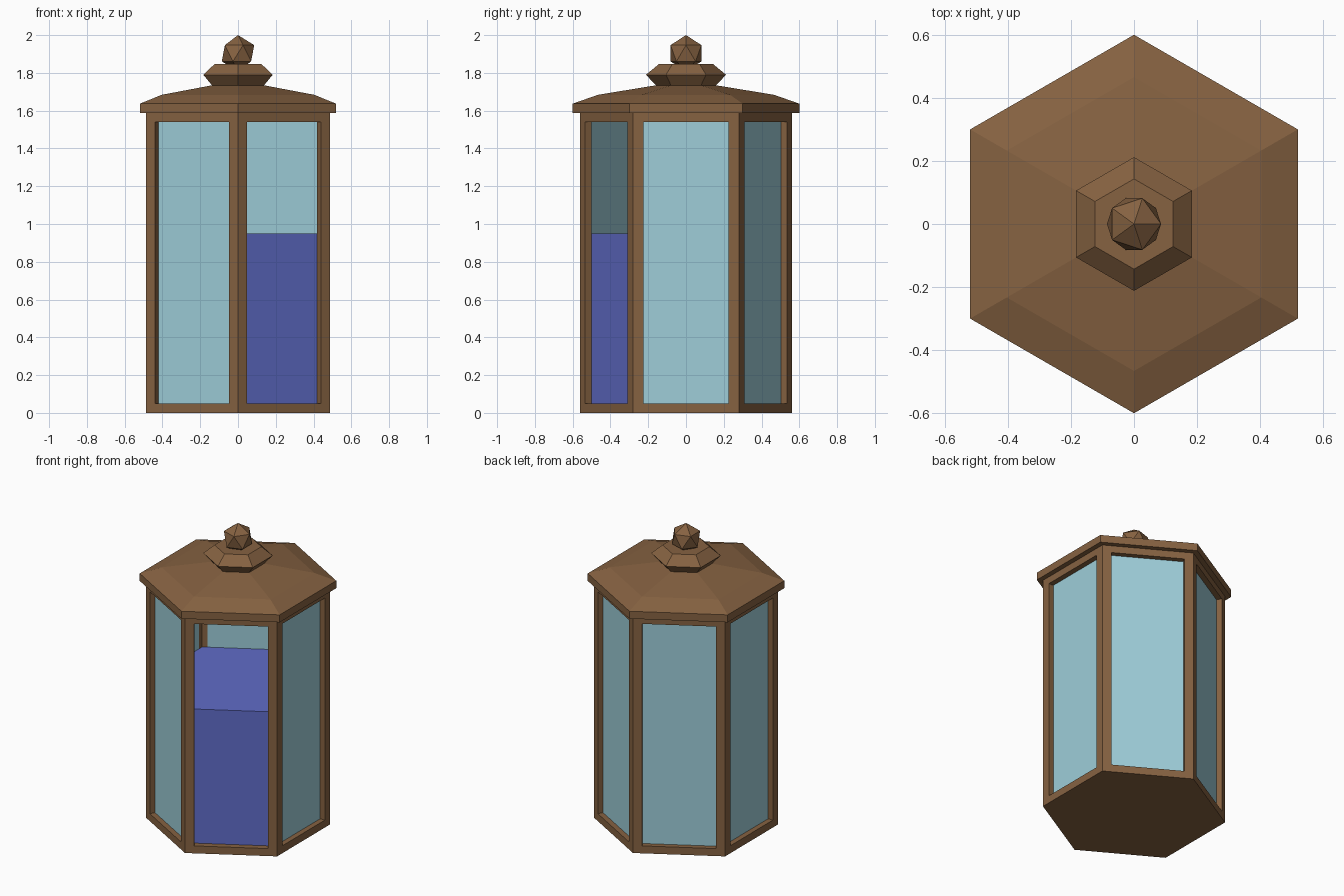
import bpy, bmesh, math
from mathutils import Vector, Matrix

if "Cube" in bpy.data.objects:
    bpy.data.objects.remove(bpy.data.objects["Cube"])

COS30 = math.cos(math.radians(30))
A_OUT, A_IN = 0.487, 0.447          # wall apothems, outside and inside
HALF_WIN, WIN_LO, WIN_HI, WALL_TOP = 0.225, 0.05, 1.54, 1.587


def material(name, rgb):
    m = bpy.data.materials.new(name)
    m.diffuse_color = (*rgb, 1)
    m.use_nodes = True
    m.node_tree.nodes["Principled BSDF"].inputs["Base Color"].default_value = m.diffuse_color
    return m


BROWN = material("brown wood", (0.238, 0.122, 0.053))
GLASS = material("pale blue glass", (0.342, 0.617, 0.694))
BLUE = material("blue filling", (0.117, 0.150, 0.578))


def finish(name, bm, mat):
    bmesh.ops.remove_doubles(bm, verts=bm.verts, dist=1e-4)
    bmesh.ops.recalc_face_normals(bm, faces=bm.faces)
    me = bpy.data.meshes.new(name)
    bm.to_mesh(me)
    bm.free()
    me.materials.append(mat)
    ob = bpy.data.objects.new(name, me)
    bpy.context.collection.objects.link(ob)
    return ob


def hex_stack(name, profile, mat):
    """Closed six-sided solid from (radius, z) rings, corners on the y axis."""
    bm = bmesh.new()
    rings = [[bm.verts.new((r * math.sin(math.pi * i / 3), r * math.cos(math.pi * i / 3), z))
              for i in range(6)] for r, z in profile]
    for a, b in zip(rings, rings[1:]):
        for i in range(6):
            j = (i + 1) % 6
            bm.faces.new((a[i], a[j], b[j], b[i]))
    bm.faces.new(rings[0])
    bm.faces.new(rings[-1])
    return finish(name, bm, mat)


# Frame: six window walls with deep jambs, closed by the floor
bm = bmesh.new()
for k in range(6):
    rot = Matrix.Rotation(k * math.pi / 3, 3, 'Z')

    def rect(apothem, half, lo, hi):
        return [bm.verts.new(rot @ Vector((apothem, y, z)))
                for y, z in ((-half, lo), (half, lo), (half, hi), (-half, hi))]

    t30 = math.tan(math.radians(30))
    loops = [rect(A_OUT, A_OUT * t30, 0, WALL_TOP),
             rect(A_OUT, HALF_WIN, WIN_LO, WIN_HI),
             rect(A_IN, HALF_WIN, WIN_LO, WIN_HI),
             rect(A_IN, A_IN * t30, WIN_LO, WALL_TOP)]
    for a, b in zip(loops, loops[1:]):
        for i in range(4):
            j = (i + 1) % 4
            if (a[i].co - a[j].co).length > 1e-5:
                try:
                    bm.faces.new((a[i], a[j], b[j], b[i]))
                except ValueError:
                    pass
bmesh.ops.remove_doubles(bm, verts=bm.verts, dist=1e-4)
base = [v for v in bm.verts if v.co.z < 0.001]
base.sort(key=lambda v: math.atan2(v.co.y, v.co.x))
bm.faces.new(base)
finish("hexagonal_frame", bm, BROWN)

# Glass panes in every side except the open front right one
for k in range(5):
    bm = bmesh.new()
    bmesh.ops.create_cube(bm, size=1)
    for v in bm.verts:
        v.co = Vector((A_IN + 0.003 + v.co.x * 0.004, v.co.y * 2 * HALF_WIN,
                       (WIN_LO + WIN_HI) / 2 + v.co.z * (WIN_HI - WIN_LO)))
    bmesh.ops.rotate(bm, verts=bm.verts, matrix=Matrix.Rotation(k * math.pi / 3, 3, 'Z'))
    finish(f"glass_pane_{k + 1}", bm, GLASS)

# Blue contents filling the lower part
r_in = A_IN / COS30
hex_stack("blue_filling", [(r_in, 0.03), (r_in, 0.95)], BLUE)

# Roof with upright rim and two slopes
hex_stack("roof", [(0.6, 1.587), (0.6, 1.637), (0.466, 1.684), (0.02, 1.757)], BROWN)

# Finial: flared collar and faceted ball
hex_stack("finial_collar", [(0.155, 1.73), (0.212, 1.79), (0.143, 1.847)], BROWN)
bm = bmesh.new()
bmesh.ops.create_icosphere(bm, subdivisions=1, radius=0.096)
bmesh.ops.translate(bm, verts=bm.verts, vec=(0, 0, 1.904))
finish("finial_ball", bm, BROWN)
